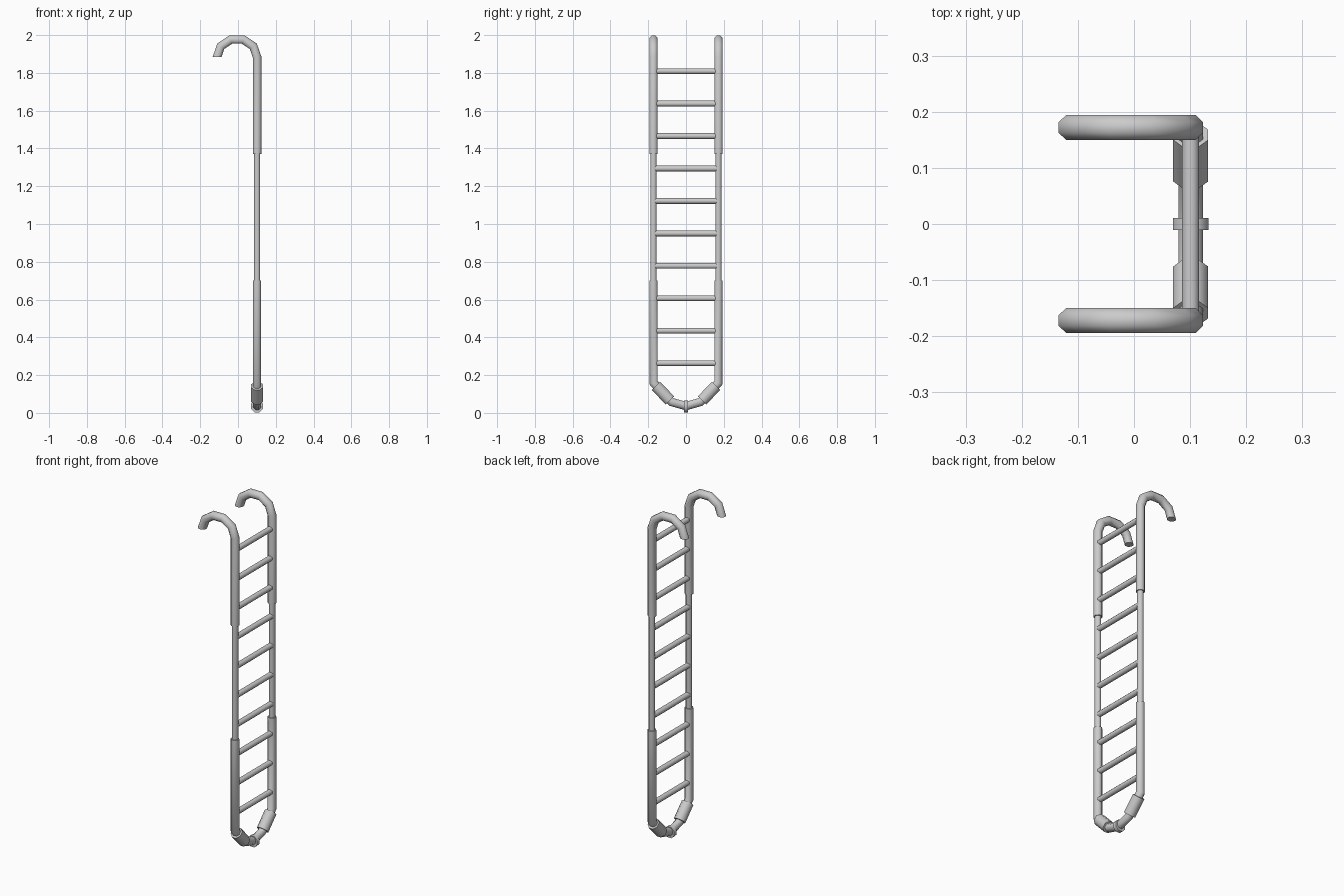
import bpy, bmesh, math
from mathutils import Vector

if "Cube" in bpy.data.objects:
    bpy.data.objects.remove(bpy.data.objects["Cube"])

SIDES = 8
X, Y = 0.101, 0.172      # rail position


def tube(name, pts, r, binormal, end_tangent=None):
    """Sweep a mitred, capped round section along a planar path."""
    pts = [Vector(p) for p in pts]
    b = Vector(binormal)
    segs = [(q - p).normalized() for p, q in zip(pts, pts[1:])]
    bm = bmesh.new()
    rings = []
    for i, p in enumerate(pts):
        t0, t1 = segs[max(i - 1, 0)], segs[min(i, len(segs) - 1)]
        t = (t0 + t1).normalized()
        stretch = 1 / t.dot(t0)
        if i == len(pts) - 1 and end_tangent:
            t = Vector(end_tangent)
            stretch = 1 / t.dot(t0)
        n = b.cross(t)
        ring = []
        rad = r / math.cos(math.pi / SIDES) ** 0.7
        for k in range(SIDES):
            a = 2 * math.pi * (k + 0.5) / SIDES
            ring.append(bm.verts.new(p + rad * (math.cos(a) * n * stretch + math.sin(a) * b)))
        rings.append(ring)
    for u, v in zip(rings, rings[1:]):
        for k in range(SIDES):
            j = (k + 1) % SIDES
            bm.faces.new((u[k], u[j], v[j], v[k]))
    bm.faces.new(rings[0])
    bm.faces.new(rings[-1])
    bmesh.ops.recalc_face_normals(bm, faces=bm.faces)
    me = bpy.data.meshes.new(name)
    bm.to_mesh(me)
    bm.free()
    ob = bpy.data.objects.new(name, me)
    bpy.context.collection.objects.link(ob)
    bpy.ops.object.select_all(action='DESELECT')
    ob.select_set(True)
    bpy.context.view_layer.objects.active = ob
    bpy.ops.object.shade_smooth_by_angle(angle=math.radians(50))
    return ob


for s, side in ((-1, "left"), (1, "right")):
    # Upper rail ending in a five-segment hook
    hook = [(-0.005 + 0.106 * math.cos(math.radians(36 * i)), s * Y,
             1.884 + 0.0973 * math.sin(math.radians(36 * i))) for i in range(6)]
    tube(f"hook_rail_{side}", [(X, s * Y, 1.37)] + hook, 0.0228, (0, 1, 0), (0, 0, -1))
    # Thinner middle rail slotted between upper and lower sleeves
    tube(f"middle_rail_{side}", [(X, s * Y, 0.68), (X, s * Y, 1.39)], 0.0168, (1, 0, 0))
    # Thick grip on the angled part of the base
    tube(f"base_grip_{side}", [(X, s * 0.159, 0.143), (X, s * 0.085, 0.066)], 0.0318, (1, 0, 0))

# Lower rails joined as one pipe round the bottom
half = [(Y, 0.70), (Y, 0.16), (0.077, 0.058)]
path = [(X, -y, z) for y, z in half] + [(X, 0, 0.036)] + [(X, y, z) for y, z in reversed(half)]
tube("lower_rail", path, 0.0225, (1, 0, 0))

# Ring at the lowest point
tube("base_ring", [(X, -0.011, 0.0345), (X, 0.011, 0.0345)], 0.0325, (1, 0, 0))

# Rungs
for i in range(10):
    z = 0.263 + i * 0.1718
    tube(f"rung_{i + 1}", [(X, -0.163, z), (X, 0.163, z)], 0.0155, (1, 0, 0))
